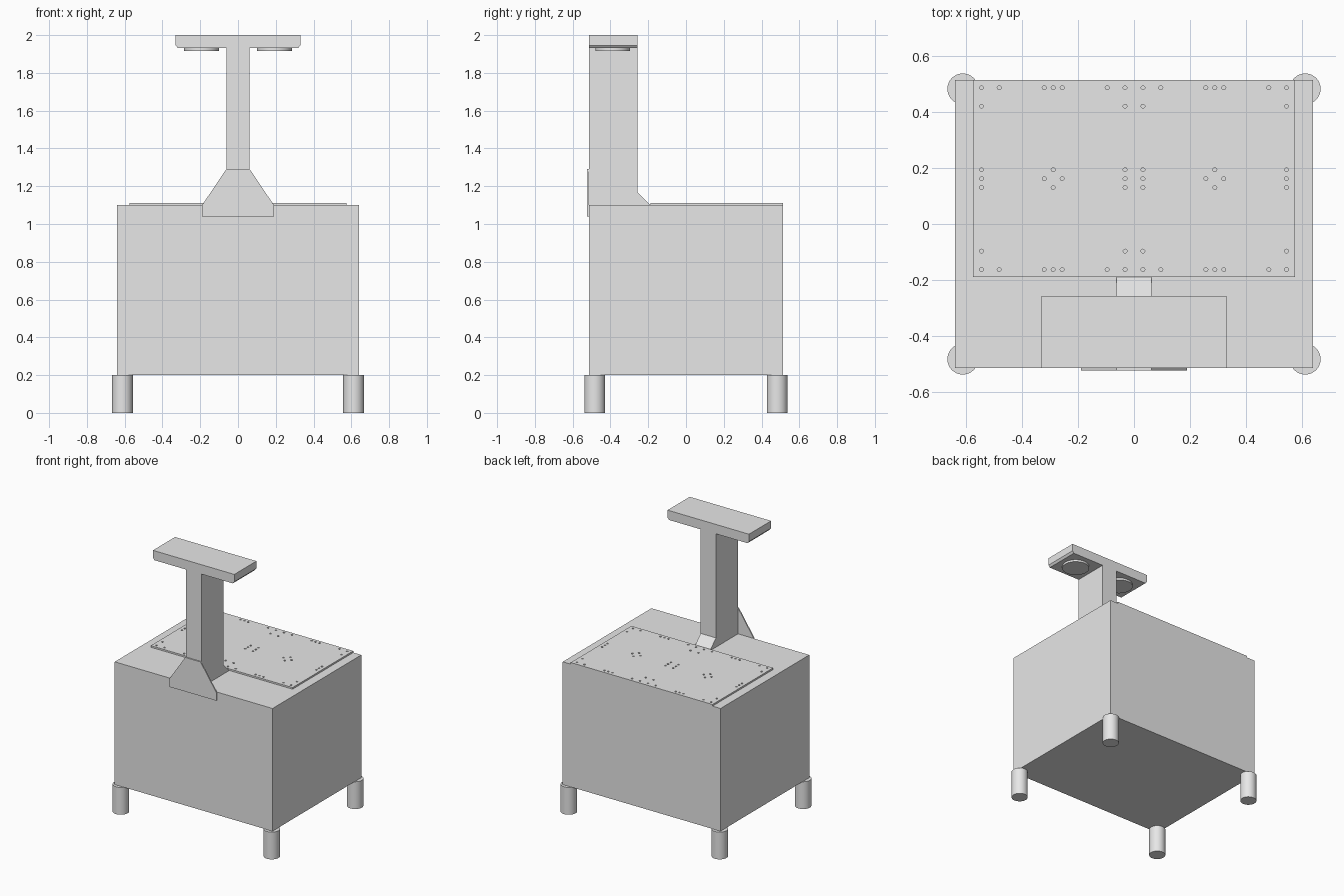
import bpy, bmesh, math

if "Cube" in bpy.data.objects:
    bpy.data.objects.remove(bpy.data.objects["Cube"])

grey = bpy.data.materials.new("light_grey")
grey.diffuse_color = (0.8, 0.8, 0.8, 1)
grey.use_nodes = True
grey.node_tree.nodes["Principled BSDF"].inputs["Base Color"].default_value = grey.diffuse_color


def add_object(name, mesh):
    mesh.materials.clear()
    mesh.materials.append(grey)
    ob = bpy.data.objects.new(name, mesh)
    bpy.context.collection.objects.link(ob)
    return ob


def prism(name, outline, to_3d, a, b):
    """Extrude a 2D outline from depth a to depth b."""
    bm = bmesh.new()
    near = [bm.verts.new(to_3d(u, v, a)) for u, v in outline]
    far = [bm.verts.new(to_3d(u, v, b)) for u, v in outline]
    bm.faces.new(near)
    bm.faces.new(far[::-1])
    n = len(outline)
    for i in range(n):
        j = (i + 1) % n
        bm.faces.new((near[j], near[i], far[i], far[j]))
    bmesh.ops.recalc_face_normals(bm, faces=bm.faces)
    mesh = bpy.data.meshes.new(name)
    bm.to_mesh(mesh)
    bm.free()
    return add_object(name, mesh)


def front_plane(u, v, d):   # outline in x, z
    return (u, d, v)


def side_plane(u, v, d):    # outline in y, z
    return (d, u, v)


def cylinder(name, x, y, z0, z1, r):
    bpy.ops.mesh.primitive_cylinder_add(vertices=48, radius=r, depth=z1 - z0,
                                        location=(x, y, (z0 + z1) / 2))
    ob = bpy.context.object
    ob.name = name
    ob.data.materials.append(grey)
    bpy.ops.object.shade_smooth_by_angle(angle=math.radians(30))


def circle(x, y, r, n):
    return [(x + r * math.cos(2 * math.pi * i / n),
             y + r * math.sin(2 * math.pi * i / n)) for i in range(n)]


# Cabinet
W, D, TOP = 0.64, 0.514, 1.10
prism("cabinet", [(-W, 0.2), (W, 0.2), (W, TOP), (-W, TOP)], front_plane, -D, D)

# Legs
for sx in (-1, 1):
    for sy in (-1, 1):
        cylinder("leg", sx * 0.612, sy * 0.483, 0, 0.2, 0.055)

# Column with a sloped foot at the back
prism("column", [(-D, TOP), (-0.19, TOP), (-0.258, 1.168), (-0.258, 1.932), (-D, 1.932)],
      side_plane, -0.062, 0.062)

# Head bar with chamfered lower ends
prism("head", [(-0.318, 1.931), (0.318, 1.931), (0.33, 1.946), (0.33, 2.0),
               (-0.33, 2.0), (-0.33, 1.946)], front_plane, -D, -0.258)

# Discs under the head
for sx in (-1, 1):
    cylinder("lamp_disc", sx * 0.193, -0.388, 1.916, 1.933, 0.092)

# Front gusset plate
prism("gusset", [(-0.19, 1.04), (0.19, 1.04), (0.19, 1.10), (0.062, 1.29),
                 (-0.062, 1.29), (-0.19, 1.10)], front_plane, -0.523, -D)

# Perforated work plate: an outline filled around its holes
columns = (0.545, 0.482, 0.321, 0.289, 0.257, 0.096, 0.032)
rows = {0.325: columns, 0.259: (0.545, 0.032),
        0.032: (0.545, 0.289, 0.032), 0.0: (0.545, 0.321, 0.257, 0.032)}
holes = {(sx * x, 0.162 + sy * dy) for dy, xs in rows.items() for x in xs
         for sx in (-1, 1) for sy in (-1, 1)}
loops = [[(-0.575, -0.189), (0.575, -0.189), (0.575, D), (-0.575, D)]]
loops += [circle(x, y, 0.007, 12) for x, y in sorted(holes)]
curve = bpy.data.curves.new("plate_outline", 'CURVE')
curve.dimensions = '2D'
curve.fill_mode = 'BOTH'
curve.extrude = 0.006
for pts in loops:
    spline = curve.splines.new('POLY')
    spline.points.add(len(pts) - 1)
    for p, (x, y) in zip(spline.points, pts):
        p.co = (x, y, 0, 1)
    spline.use_cyclic_u = True
source = bpy.data.objects.new("plate_outline", curve)
bpy.context.collection.objects.link(source)
bpy.context.view_layer.update()
evaluated = source.evaluated_get(bpy.context.evaluated_depsgraph_get())
plate = add_object("work_plate", bpy.data.meshes.new_from_object(evaluated))
plate.location.z = TOP + 0.006
plate.data.shade_flat()
bpy.data.objects.remove(source)
